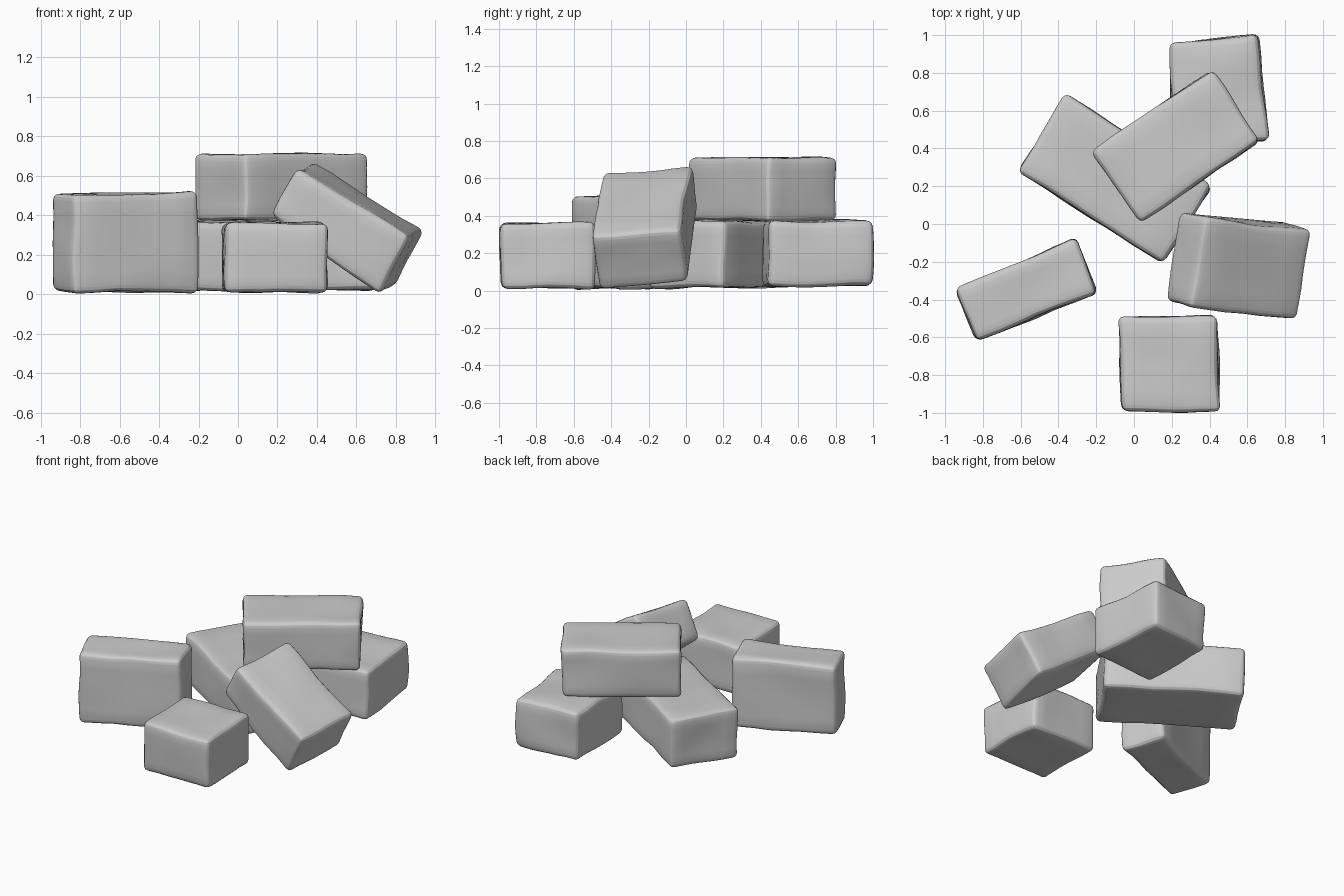
import bpy, bmesh
from mathutils import Vector, noise

if "Cube" in bpy.data.objects:
    bpy.data.objects.remove(bpy.data.objects["Cube"])


def brick(name, base, lift, seed):
    """Worn brick: a base quad swept along lift, edges rounded, surface made uneven."""
    base = [Vector(p) for p in base]
    lift = Vector(lift)
    centre = sum(base, Vector()) / 4 + lift / 2
    bm = bmesh.new()
    rings = [[bm.verts.new(centre + (p + o - centre) * 1.015) for p in base]
             for o in (Vector(), lift)]
    low, high = rings
    bm.faces.new(low[::-1])
    bm.faces.new(high)
    for i in range(4):
        j = (i + 1) % 4
        bm.faces.new((low[i], low[j], high[j], high[i]))
    bmesh.ops.recalc_face_normals(bm, faces=bm.faces)
    bmesh.ops.bevel(bm, geom=bm.edges[:], offset=0.033, segments=3,
                    profile=0.5, affect='EDGES')
    bmesh.ops.subdivide_edges(bm, edges=bm.edges[:], cuts=5, use_grid_fill=True)
    # gentle dents and chipped edges
    shift = Vector((seed * 7.3, seed * 3.1, seed * 5.7))
    for v in bm.verts:
        wave = noise.noise_vector(v.co * 3.2 + shift)
        fine = noise.noise_vector(v.co * 8 + shift)
        v.co += wave * 0.014 + fine * 0.004
        v.co.z = max(v.co.z, 0.0)
    bmesh.ops.recalc_face_normals(bm, faces=bm.faces)
    mesh = bpy.data.meshes.new(name)
    bm.to_mesh(mesh)
    bm.free()
    for p in mesh.polygons:
        p.use_smooth = True
    obj = bpy.data.objects.new(name, mesh)
    bpy.context.collection.objects.link(obj)
    return obj


def flat_brick(name, corners, z0, z1, seed):
    """Brick lying level, given its outline seen from above."""
    return brick(name, [(x, y, z0) for x, y in corners], (0, 0, z1 - z0), seed)


# bricks lying on the ground
flat_brick("left_brick", [(-0.83, -0.62), (-0.20, -0.365), (-0.31, -0.075), (-0.94, -0.35)], 0.015, 0.51, 1)
flat_brick("front_brick", [(-0.06, -0.99), (0.45, -0.985), (0.44, -0.49), (-0.075, -0.495)], 0.015, 0.36, 2)
flat_brick("middle_brick", [(0.15, -0.20), (0.40, 0.20), (-0.36, 0.68), (-0.61, 0.28)], 0.02, 0.37, 3)
flat_brick("back_brick", [(0.21, 0.41), (0.71, 0.44), (0.65, 0.995), (0.19, 0.955)], 0.025, 0.37, 4)
# brick resting on top
flat_brick("top_brick", [(0.04, 0.01), (0.66, 0.44), (0.41, 0.81), (-0.22, 0.38)], 0.375, 0.71, 5)
# brick leaning against the pile, swept from its front face to the back
brick("leaning_brick",
      [(0.30, -0.44, 0.635), (0.865, -0.505, 0.295), (0.72, -0.46, 0.005), (0.165, -0.405, 0.395)],
      (0.075, 0.465, 0.035), 6)
